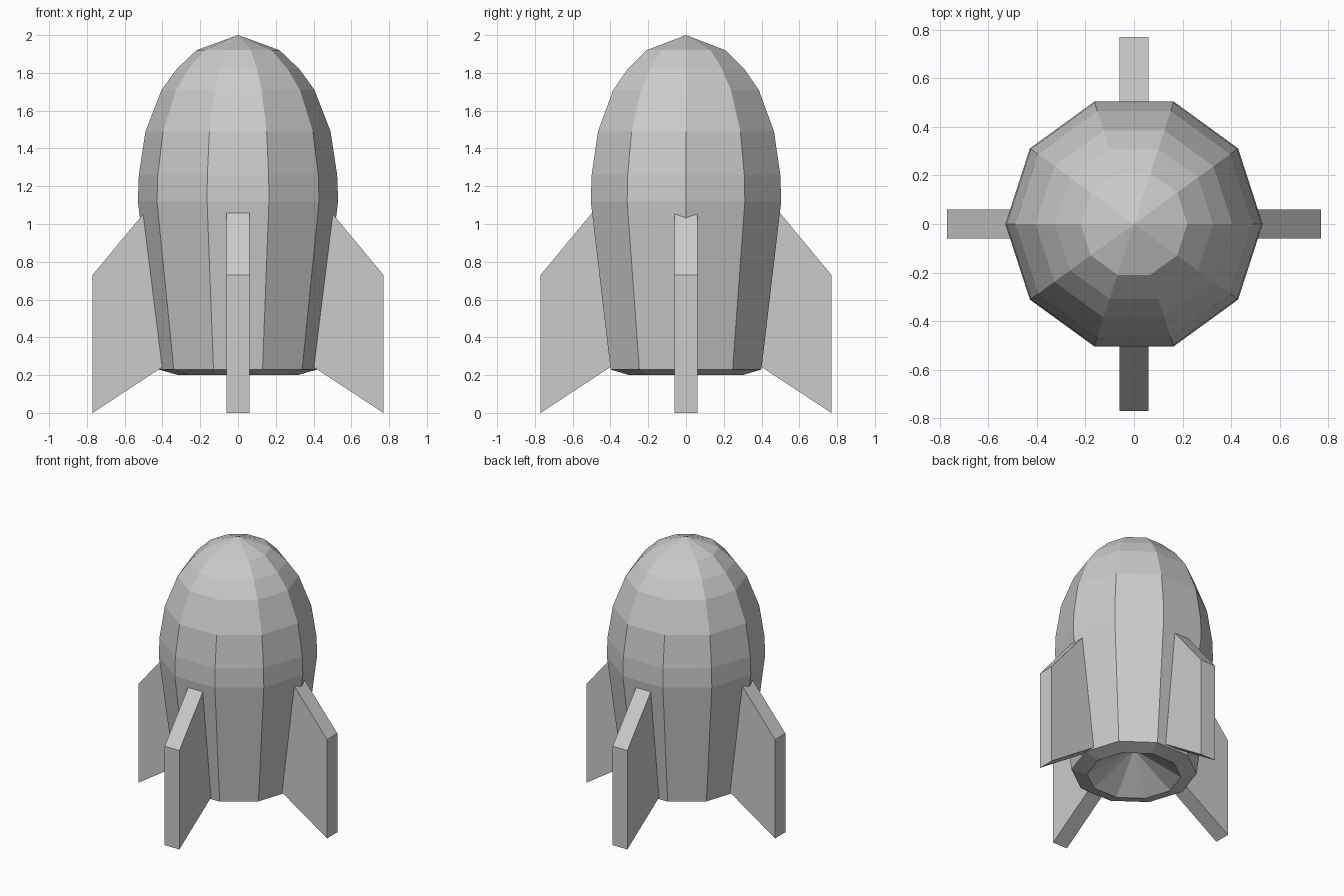
import bpy, bmesh
from math import cos, sin, pi

if "Cube" in bpy.data.objects:
    bpy.data.objects.remove(bpy.data.objects["Cube"])

SIDES = 10


def make_object(name, bm):
    bmesh.ops.recalc_face_normals(bm, faces=bm.faces)
    mesh = bpy.data.meshes.new(name)
    bm.to_mesh(mesh)
    bm.free()
    obj = bpy.data.objects.new(name, mesh)
    bpy.context.collection.objects.link(obj)
    return obj


def lathe(name, profile):
    """Revolve (radius, z) points; the first and last points lie on the axis."""
    bm = bmesh.new()
    start = bm.verts.new((0, 0, profile[0][1]))
    end = bm.verts.new((0, 0, profile[-1][1]))
    rings = [[bm.verts.new((r * cos(2 * pi * i / SIDES), r * sin(2 * pi * i / SIDES), z))
              for i in range(SIDES)] for r, z in profile[1:-1]]
    for i in range(SIDES):
        j = (i + 1) % SIDES
        bm.faces.new((start, rings[0][j], rings[0][i]))
        for a, b in zip(rings, rings[1:]):
            bm.faces.new((a[i], a[j], b[j], b[i]))
        bm.faces.new((rings[-1][i], rings[-1][j], end))
    return make_object(name, bm)


def fin(name, angle):
    """Thick plate pointing outwards, its root buried in the hull."""
    outline = [(0.77, 0), (0.77, 0.73), (0.46, 1.104), (0.38, 0.256)]
    bm = bmesh.new()
    face = bm.faces.new([bm.verts.new((x, -0.06, z)) for x, z in outline])
    ext = bmesh.ops.extrude_face_region(bm, geom=[face])
    moved = [v for v in ext["geom"] if isinstance(v, bmesh.types.BMVert)]
    bmesh.ops.translate(bm, verts=moved, vec=(0, 0.12, 0))
    obj = make_object(name, bm)
    obj.rotation_euler.z = angle


# Hull with hollow exhaust cone underneath
lathe("rocket_body", [(0, 0.40), (0.315, 0.20), (0.42, 0.23), (0.53, 1.12),
                      (0.525, 1.26), (0.49, 1.49), (0.405, 1.71),
                      (0.325, 1.82), (0.22, 1.92), (0, 2.0)])

# Four tail fins
for k, side in enumerate(("right", "back", "left", "front")):
    fin(side + "_fin", k * pi / 2)
